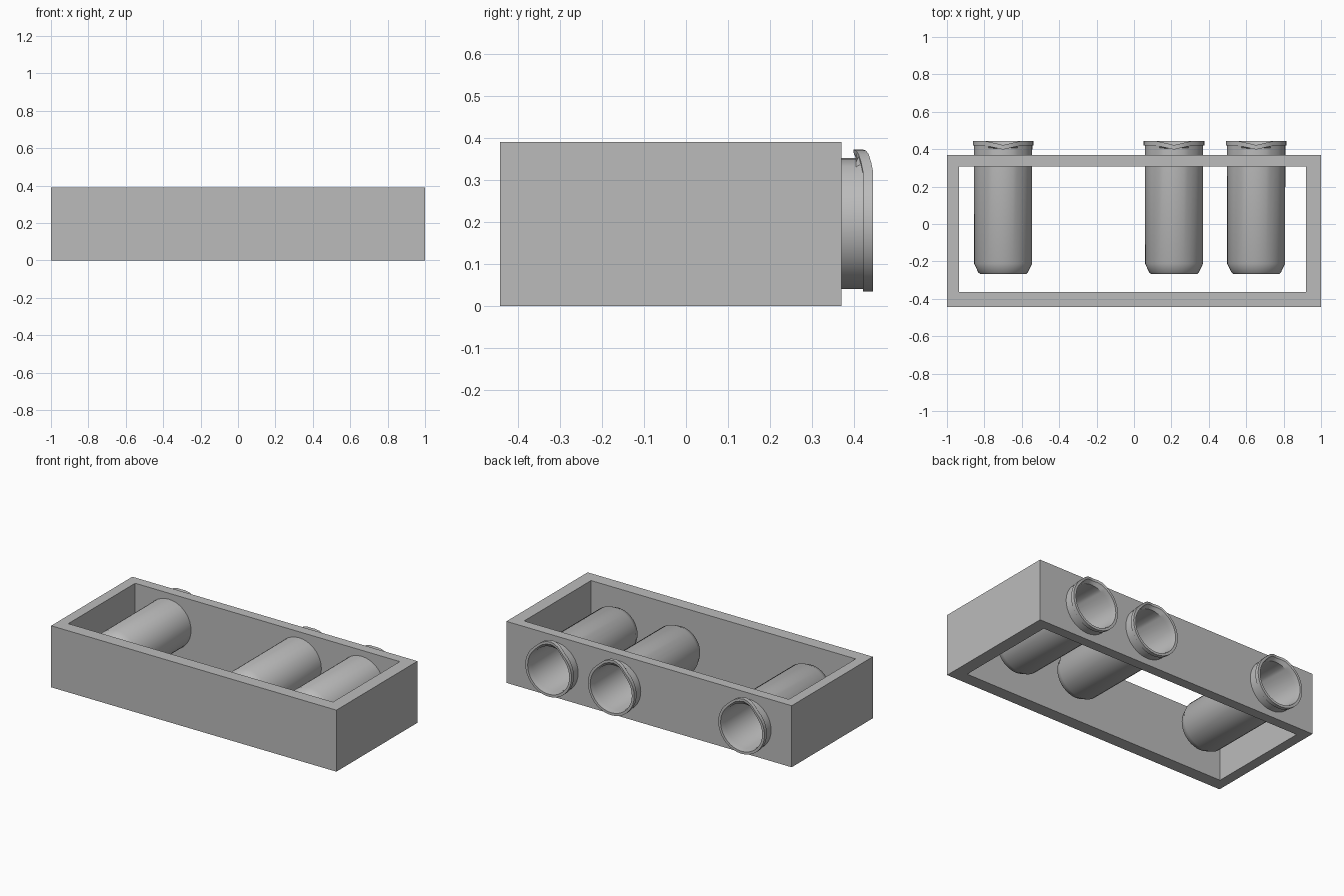
import bpy, bmesh, math

if "Cube" in bpy.data.objects:
    bpy.data.objects.remove(bpy.data.objects["Cube"])

grey = bpy.data.materials.new("plain grey")
grey.diffuse_color = (0.5, 0.5, 0.5, 1)
grey.use_nodes = True
grey.node_tree.nodes["Principled BSDF"].inputs["Base Color"].default_value = grey.diffuse_color

CUP_X = (-0.70, 0.214, 0.653)
CUP_Z = 0.196
SIDES = 36


def finish(bm, name):
    bmesh.ops.recalc_face_normals(bm, faces=bm.faces)
    mesh = bpy.data.meshes.new(name)
    bm.to_mesh(mesh)
    bm.free()
    obj = bpy.data.objects.new(name, mesh)
    bpy.context.collection.objects.link(obj)
    mesh.materials.append(grey)
    return obj


def box(name, lo, hi):
    bm = bmesh.new()
    bmesh.ops.create_cube(bm, size=1)
    for v in bm.verts:
        v.co = [(a + b) / 2 + c * (b - a) for a, b, c in zip(lo, hi, v.co)]
    return finish(bm, name)


def lathe(name, x, profile, spout=False):
    """Closed surface turned about a line along y; profile is (radius, y, is_lip)."""
    bm = bmesh.new()
    rings = []
    for r, y, lip in profile:
        ring = []
        for i in range(SIDES):
            a = math.tau * i / SIDES
            px, py, pz = r * math.sin(a), y, r * math.cos(a)
            # pinch the top of the lip up and inwards into a small V spout
            if spout and lip and pz > 0 and abs(px) < 0.1:
                k = 1 - abs(px) / 0.1
                py -= 0.023 * k
                pz += 0.014 * min(1, 2 * k)
            ring.append(bm.verts.new((x + px, py, CUP_Z + pz)))
        rings.append(ring)
    for a, b in zip(rings, rings[1:]):
        for i in range(SIDES):
            j = (i + 1) % SIDES
            bm.faces.new((a[i], a[j], b[j], b[i]))
    bm.faces.new(rings[0])
    bm.faces.new(rings[-1])
    return finish(bm, name)


def cut(target, cutter):
    mod = target.modifiers.new("cut", 'BOOLEAN')
    mod.operation = 'DIFFERENCE'
    mod.solver = 'EXACT'
    mod.object = cutter
    cutter.hide_render = True
    cutter.hide_set(True)


# rectangular frame, open above and below
frame = box("frame", (-1, -0.443, 0), (1, 0.37, 0.39))
cut(frame, box("frame_opening_cutter", (-0.936, -0.363, -0.1), (0.92, 0.307, 0.5)))

# hollow cups pushed through the back wall
cup_profile = [
    (0.122, -0.268, 0), (0.133, -0.258, 0), (0.155, -0.212, 0),    # rounded end
    (0.156, 0.405, 0), (0.156, 0.421, 1),                          # outer wall
    (0.162, 0.421, 1), (0.162, 0.445, 1), (0.146, 0.445, 1),       # lip
    (0.140, 0.41, 0), (0.138, -0.2, 0), (0.115, -0.245, 0),        # inner wall, floor
]
for n, x in enumerate(CUP_X, 1):
    cut(frame, lathe(f"cup_hole_cutter_{n}", x, [(0.15, 0.25, 0), (0.15, 0.42, 0)]))
    cup = lathe(f"cup_{n}", x, cup_profile, spout=True)
    bpy.ops.object.select_all(action='DESELECT')
    cup.select_set(True)
    bpy.context.view_layer.objects.active = cup
    bpy.ops.object.shade_smooth_by_angle(angle=math.radians(30))
